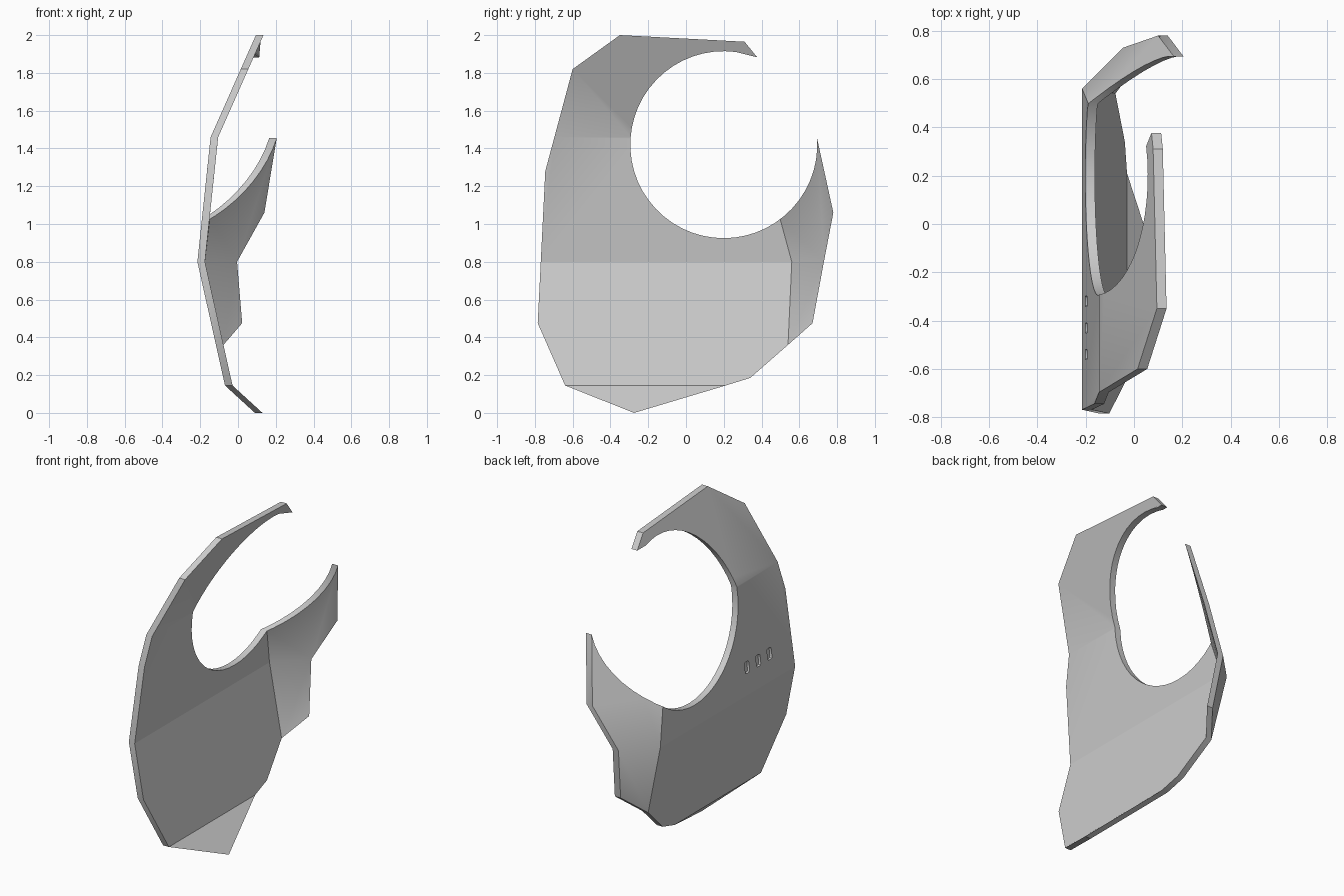
import bpy, bmesh, math
from mathutils import Vector

cube = bpy.data.objects.get("Cube")
if cube:
    bpy.data.objects.remove(cube, do_unlink=True)

THICK = 0.04
LOW, MID, HIGH = 0.145, 0.8, 1.46      # heights of the bends


def surface_x(y, z):
    """Bent sheet: the highest of a few tilted planes."""
    return max(
        -0.03 + 1.1 * (LOW - z),                         # bottom lip
        -0.175 + 0.223 * (MID - z),                      # lower panel
        -0.175 + 0.106 * (z - MID),                      # middle panel
        -0.105 + 0.444 * (z - HIGH),                     # upper hook
        -0.175 + (y - 0.56) - 0.268 * (z - MID),         # lower rear wing
        -0.15 + 0.98 * (y - 0.5) + 0.38 * (z - 1.02),    # upper rear wing
    )


def cut(bm, point, normal, faces):
    geom = set(faces)
    for f in faces:
        geom.update(f.edges)
        geom.update(f.verts)
    bmesh.ops.bisect_plane(bm, geom=list(geom), dist=0.0005,
                           plane_co=(0, *point), plane_no=Vector((0, *normal)).normalized())


# Side outline: angular outer edge, then the round opening
outline = [(0.31, 1.965), (-0.35, 2.0), (-0.6, 1.82), (-0.745, 1.28), (-0.785, 0.475),
           (-0.64, LOW), (-0.275, 0), (0.21, LOW), (0.34, 0.185), (0.54, 0.36),
           (0.67, 0.475), (0.73, MID), (0.78, 1.06)]
STEPS = 44
start, end = math.radians(4), math.radians(-291)
for i in range(STEPS + 1):
    a = start + (end - start) * i / STEPS
    outline.append((0.2 + 0.495 * math.cos(a), 1.42 + 0.495 * math.sin(a)))

bm = bmesh.new()
bm.faces.new([bm.verts.new((0, y, z)) for y, z in outline])
hook_tip = Vector((0, *outline[-1]))

# Bend lines
for z in (LOW, MID, HIGH):
    cut(bm, (0, z), (0, 1), bm.faces[:])
cut(bm, (0.56, MID), (0.44, -0.02),
    [f for f in bm.faces if all(LOW - 0.01 < v.co.z < MID + 0.01 for v in f.verts)])
cut(bm, (0.56, MID), (0.22, 0.06),
    [f for f in bm.faces if all(MID - 0.01 < v.co.z < HIGH + 0.01 for v in f.verts)])

# Fold the sheet and kick out the end of the hook
for v in bm.verts:
    at_tip = (v.co - hook_tip).length < 0.001
    v.co.x = surface_x(v.co.y, v.co.z) + (0.03 if at_tip else 0)

# Thicken
ext = bmesh.ops.extrude_face_region(bm, geom=bm.faces[:], use_keep_orig=True)
bmesh.ops.translate(bm, vec=(-THICK, 0, 0),
                    verts=[g for g in ext["geom"] if isinstance(g, bmesh.types.BMVert)])
bmesh.ops.recalc_face_normals(bm, faces=bm.faces[:])
mesh = bpy.data.meshes.new("side_plate")
bm.to_mesh(mesh)
bm.free()
plate = bpy.data.objects.new("side_plate", mesh)
bpy.context.collection.objects.link(plate)

# Material
grey = bpy.data.materials.new("plain_grey")
grey.use_nodes = True
colour = (0.6, 0.6, 0.6, 1)
grey.diffuse_color = colour
grey.node_tree.nodes["Principled BSDF"].inputs["Base Color"].default_value = colour
mesh.materials.append(grey)

# Three shallow slots on the outer side
bpy.ops.object.select_all(action='DESELECT')
bpy.context.view_layer.objects.active = plate
plate.select_set(True)
slot_z = 0.96
for y in (-0.32, -0.43, -0.54):
    sm = bmesh.new()
    bmesh.ops.create_cube(sm, size=1)
    bmesh.ops.scale(sm, vec=(0.03, 0.042, 0.07), verts=sm.verts[:])
    ends = [e for e in sm.edges if abs(e.verts[0].co.x - e.verts[1].co.x) > 0.01]
    bmesh.ops.bevel(sm, geom=ends, offset=0.012, segments=2, profile=0.5, affect='EDGES')
    slot_mesh = bpy.data.meshes.new("slot_cutter")
    sm.to_mesh(slot_mesh)
    sm.free()
    slot_mesh.materials.append(grey)
    slot = bpy.data.objects.new("slot_cutter", slot_mesh)
    bpy.context.collection.objects.link(slot)
    slot.location = (surface_x(y, slot_z) - THICK, y, slot_z)
    slot.rotation_euler.y = math.atan(0.106)
    slot.hide_render = True
    mod = plate.modifiers.new("slot", 'BOOLEAN')
    mod.operation = 'DIFFERENCE'
    mod.solver = 'EXACT'
    mod.object = slot
    bpy.ops.object.modifier_apply(modifier=mod.name)
    bpy.data.objects.remove(slot, do_unlink=True)

# Smooth shading with a crisp bend across the middle
bpy.ops.object.shade_smooth_by_angle(angle=math.radians(30))
verts = plate.data.vertices
for e in plate.data.edges:
    ends = [verts[i].co for i in e.vertices]
    if all(abs(c.z - MID) < 0.002 and c.y < 0.6 for c in ends):
        e.use_edge_sharp = True
